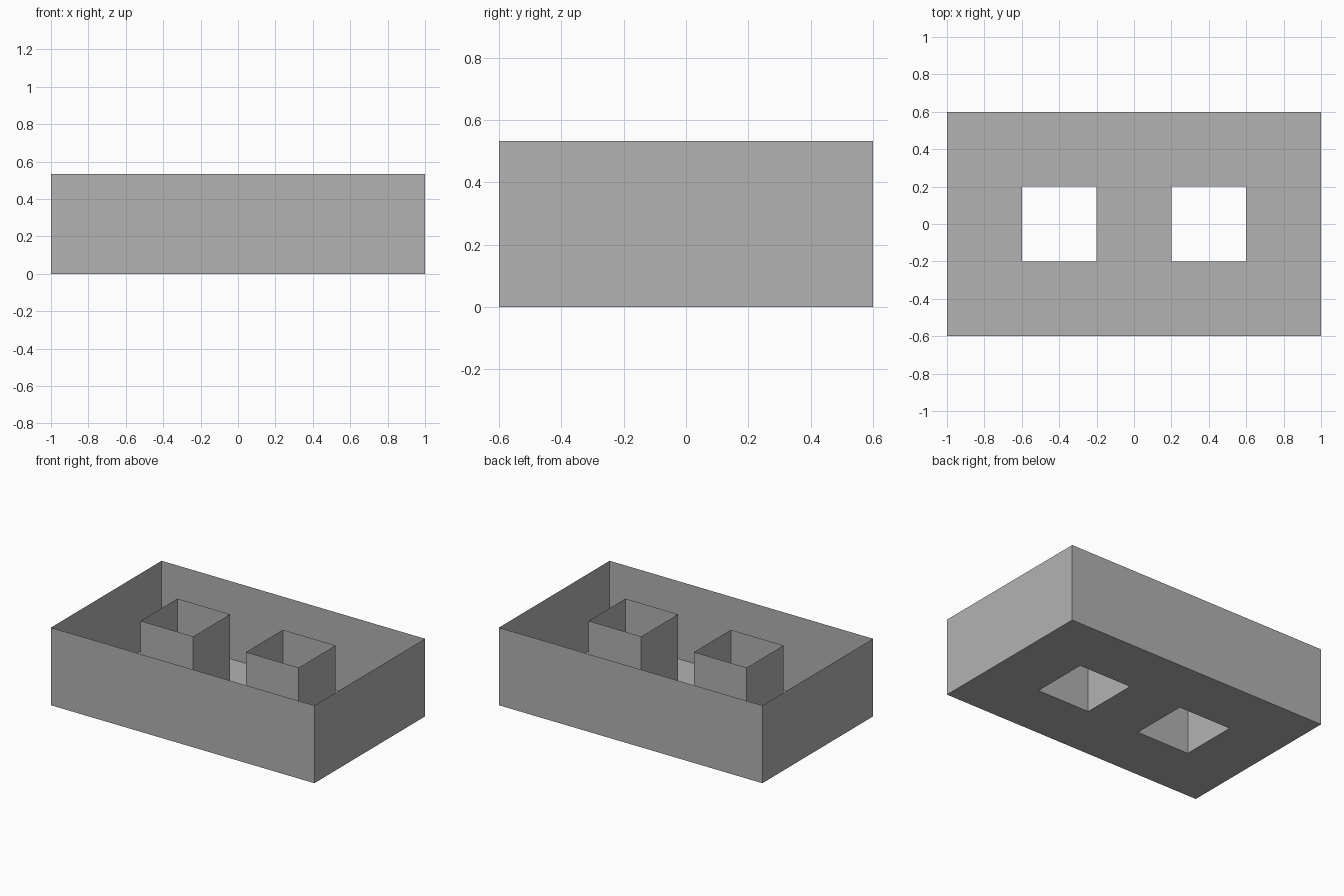
import bpy
import bmesh

if "Cube" in bpy.data.objects:
    bpy.data.objects.remove(bpy.data.objects["Cube"])

HEIGHT = 0.533

grey = bpy.data.materials.new("plain grey")
grey.diffuse_color = (0.448, 0.448, 0.448, 1)
grey.use_nodes = True
grey.node_tree.nodes["Principled BSDF"].inputs["Base Color"].default_value = grey.diffuse_color


def finish(name, bm):
    mesh = bpy.data.meshes.new(name)
    bm.to_mesh(mesh)
    bm.free()
    mesh.materials.append(grey)
    obj = bpy.data.objects.new(name, mesh)
    bpy.context.collection.objects.link(obj)
    return obj


def wall_ring(name, cx, half_x, half_y, inward=False):
    """Four thin upright walls around a rectangle, open above and below."""
    bm = bmesh.new()
    corners = [(-1, -1), (1, -1), (1, 1), (-1, 1)]
    low = [bm.verts.new((cx + sx * half_x, sy * half_y, 0)) for sx, sy in corners]
    high = [bm.verts.new((v.co.x, v.co.y, HEIGHT)) for v in low]
    for i in range(4):
        j = (i + 1) % 4
        bm.faces.new((low[i], low[j], high[j], high[i]))
    return finish(name, bm)


# Floor: a grid of square cells with the two shaft openings left out
bm = bmesh.new()
xs = [-1, -0.6, -0.2, 0.2, 0.6, 1]
ys = [-0.6, -0.2, 0.2, 0.6]
v = [[bm.verts.new((x, y, 0)) for y in ys] for x in xs]
for i in range(5):
    for j in range(3):
        if (i, j) not in ((1, 1), (3, 1)):
            bm.faces.new((v[i][j], v[i][j + 1], v[i + 1][j + 1], v[i + 1][j]))
# merge the coplanar cells into a few clean faces
bmesh.ops.dissolve_limit(bm, angle_limit=0.01, verts=bm.verts[:], edges=bm.edges[:])
finish("floor", bm)

# Outer walls and the two square shafts
wall_ring("outer_walls", 0, 1, 0.6)
for side, cx in (("left", -0.4), ("right", 0.4)):
    wall_ring(side + "_shaft", cx, 0.2, 0.2)
